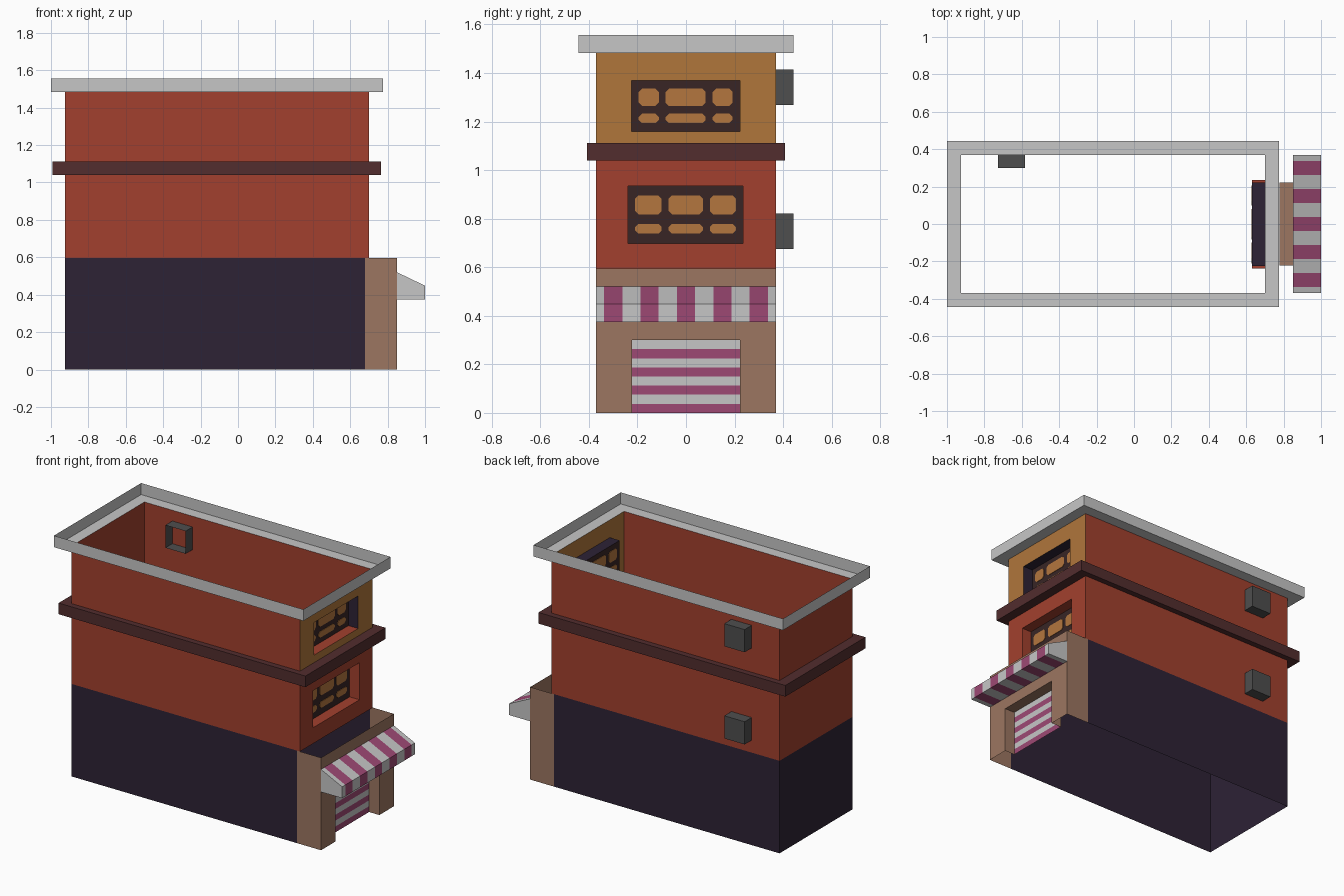
import bpy, bmesh

if "Cube" in bpy.data.objects:
    bpy.data.objects.remove(bpy.data.objects["Cube"])


def srgb(r, g, b):
    lin = [(c / 255 / 12.92) if c < 10 else ((c / 255 + 0.055) / 1.055) ** 2.4 for c in (r, g, b)]
    return (*lin, 1)


MATS = {}
for name, rgb in {"brick_red": (162, 64, 46), "ochre": (176, 118, 59), "dark_plum": (45, 34, 53),
                  "tan": (156, 118, 97), "light_grey": (198, 198, 198), "dark_maroon": (82, 45, 46),
                  "magenta": (158, 73, 116), "mid_grey": (78, 78, 78), "frame_brown": (56, 37, 37),
                  "pane_orange": (180, 118, 62)}.items():
    MATS[name] = bpy.data.materials.new(name)
    MATS[name].diffuse_color = srgb(*rgb)


def build(name, faces):
    """faces: list of (points, material name); shared points are welded."""
    me = bpy.data.meshes.new(name)
    bm = bmesh.new()
    used = []
    for pts, mat in faces:
        if mat not in used:
            used.append(mat)
            me.materials.append(MATS[mat])
        f = bm.faces.new([bm.verts.new(p) for p in pts])
        f.material_index = used.index(mat)
    bmesh.ops.remove_doubles(bm, verts=bm.verts, dist=1e-5)
    bmesh.ops.recalc_face_normals(bm, faces=bm.faces)
    bm.to_mesh(me)
    bm.free()
    ob = bpy.data.objects.new(name, me)
    bpy.context.collection.objects.link(ob)
    return ob


def rect_x(x, y0, y1, z0, z1):      # upright face looking along x
    return [(x, y0, z0), (x, y1, z0), (x, y1, z1), (x, y0, z1)]


def rect_y(y, x0, x1, z0, z1):      # upright face looking along y
    return [(x0, y, z0), (x1, y, z0), (x1, y, z1), (x0, y, z1)]


def rect_z(z, x0, x1, y0, y1):      # level face
    return [(x0, y0, z), (x1, y0, z), (x1, y1, z), (x0, y1, z)]


def holed(x, z0, z1, hole, mat):
    """Street-side wall with a rectangular opening."""
    a, b, c, d = hole
    out = [(rect_x(x, -W, a, z0, z1), mat), (rect_x(x, b, W, z0, z1), mat),
           (rect_x(x, a, b, d, z1), mat)]
    if c > z0:
        out.append((rect_x(x, a, b, z0, c), mat))
    return out


def reveal(x0, x1, hole, sides, top, bottom):
    """Inner faces of an opening."""
    a, b, c, d = hole
    out = [(rect_y(y, x0, x1, c, d), sides) for y in (a, b)]
    out.append((rect_z(d, x0, x1, a, b), top))
    if bottom:
        out.append((rect_z(c, x0, x1, a, b), bottom))
    return out


W, L, R = 0.37, -0.925, 0.70        # half depth, left and right wall
SHOP, GROUND, MID, TOP = 0.85, 0.595, 1.075, 1.483
IN = 0.07                           # recess depth
DOOR = (-0.223, 0.223, 0, 0.30)
LOW = (-0.238, 0.235, 0.697, 0.935)
UPP = (-0.225, 0.222, 1.16, 1.37)

# Ground floor: open shell with the shop front
ground = [(rect_x(L, -W, W, 0, GROUND), "dark_plum")]
for y in (-W, W):
    ground += [(rect_y(y, L, 0.68, 0, GROUND), "dark_plum"),
               (rect_y(y, 0.68, SHOP, 0, GROUND), "tan")]
ground += holed(SHOP, 0, GROUND, DOOR, "tan")
ground += reveal(SHOP - IN - 0.003, SHOP, DOOR, "tan", "tan", None)
build("ground_floor", ground)

# Striped shutter
build("shop_shutter", [(rect_x(SHOP - IN - 0.003, DOOR[0], DOOR[1], i * 0.0375, (i + 1) * 0.0375),
                        "light_grey" if i % 2 else "magenta") for i in range(8)])

# Upper floors: red walls, ochre street side at the top
upper = []
for z0, z1, hole, mat in ((GROUND, MID, LOW, "brick_red"), (MID, TOP, UPP, "ochre")):
    upper.append((rect_x(L, -W, W, z0, z1), "brick_red"))
    upper += [(rect_y(y, L, R, z0, z1), "brick_red") for y in (-W, W)]
    upper += holed(R, z0, z1, hole, mat)
upper += reveal(R - IN, R, LOW, "brick_red", "brick_red", "brick_red")
upper += reveal(R - IN, R, UPP, "dark_plum", "dark_plum", "brick_red")
build("upper_floors", upper)


# Windows: dark panel with chamfered pane plates
def window(name, hole, columns, rows):
    x = R - IN
    build(name + "_frame", [(rect_x(x, *hole), "frame_brown")])
    panes = []
    for a, b in columns:
        for c, d in rows:
            k = 0.014
            ring = [(a + k, c), (b - k, c), (b, c + k), (b, d - k),
                    (b - k, d), (a + k, d), (a, d - k), (a, c + k)]
            front, back = ([(x + s, y, z) for y, z in ring] for s in (0.003, -0.003))
            panes += [(front, "pane_orange"), (back[::-1], "pane_orange")]
            panes += [([front[i - 1], front[i], back[i], back[i - 1]], "pane_orange") for i in range(8)]
    build(name + "_panes", panes)


window("lower_window", LOW, ((-0.21, -0.10), (-0.072, 0.07), (0.098, 0.206)),
       ((0.738, 0.779), (0.818, 0.896)))
window("upper_window", UPP, ((-0.195, -0.112), (-0.084, 0.081), (0.11, 0.192)),
       ((1.193, 1.233), (1.264, 1.336)))


# Ledges around the building
def ledge(name, x0, x1, w, z0, z1, mat, levels):
    faces = [(rect_x(x, -w, w, z0, z1), mat) for x in (x0, x1)]
    faces += [(rect_y(y, x0, x1, z0, z1), mat) for y in (-w, w)]
    outer = [(x0, -w), (x1, -w), (x1, w), (x0, w)]
    inner = [(L, -W), (R, -W), (R, W), (L, W)]
    for z in levels:
        for i in range(4):
            faces.append(([(*p, z) for p in (outer[i - 1], outer[i], inner[i], inner[i - 1])], mat))
    build(name, faces)


ledge("floor_belt", -0.992, 0.765, 0.407, 1.04, 1.112, "dark_maroon", (1.04, 1.112))
ledge("roof_cornice", -1.0, 0.775, 0.443, TOP, 1.557, "light_grey", (TOP,))

# Awning: striped top, lip and underside, plain ends
edges = [-W] + [c + s * 0.0375 for c in (-0.3, -0.15, 0, 0.15, 0.3) for s in (-1, 1)] + [W]
prof = [(SHOP, 0.52), (1.0, 0.448), (1.0, 0.375), (SHOP, 0.375)]
awning = [([(x, y, z) for x, z in prof], "light_grey") for y in (-W, W)]
for i, (a, b) in enumerate(zip(edges, edges[1:])):
    for (x0, z0), (x1, z1) in zip(prof, prof[1:]):
        awning.append(([(x0, a, z0), (x1, a, z1), (x1, b, z1), (x0, b, z0)],
                       "magenta" if i % 2 else "light_grey"))
build("awning", awning)

# Air units through the back wall, open on the inside
for name, z0 in (("lower_air_unit", 0.675), ("upper_air_unit", 1.268)):
    x0, x1, y0, y1, z1 = -0.727, -0.582, 0.30, 0.442, z0 + 0.146
    unit = [(rect_y(y1, x0, x1, z0, z1), "mid_grey")]
    for x in (x0, x1):
        unit.append((rect_x(x, y0, y1, z0, z1), "mid_grey"))
    for z in (z0, z1):
        unit.append((rect_z(z, x0, x1, y0, y1), "mid_grey"))
    build(name, unit)

for m in bpy.data.materials:
    if m.users and not m.is_grease_pencil:
        m.use_nodes = True
        m.node_tree.nodes["Principled BSDF"].inputs["Base Color"].default_value = m.diffuse_color
